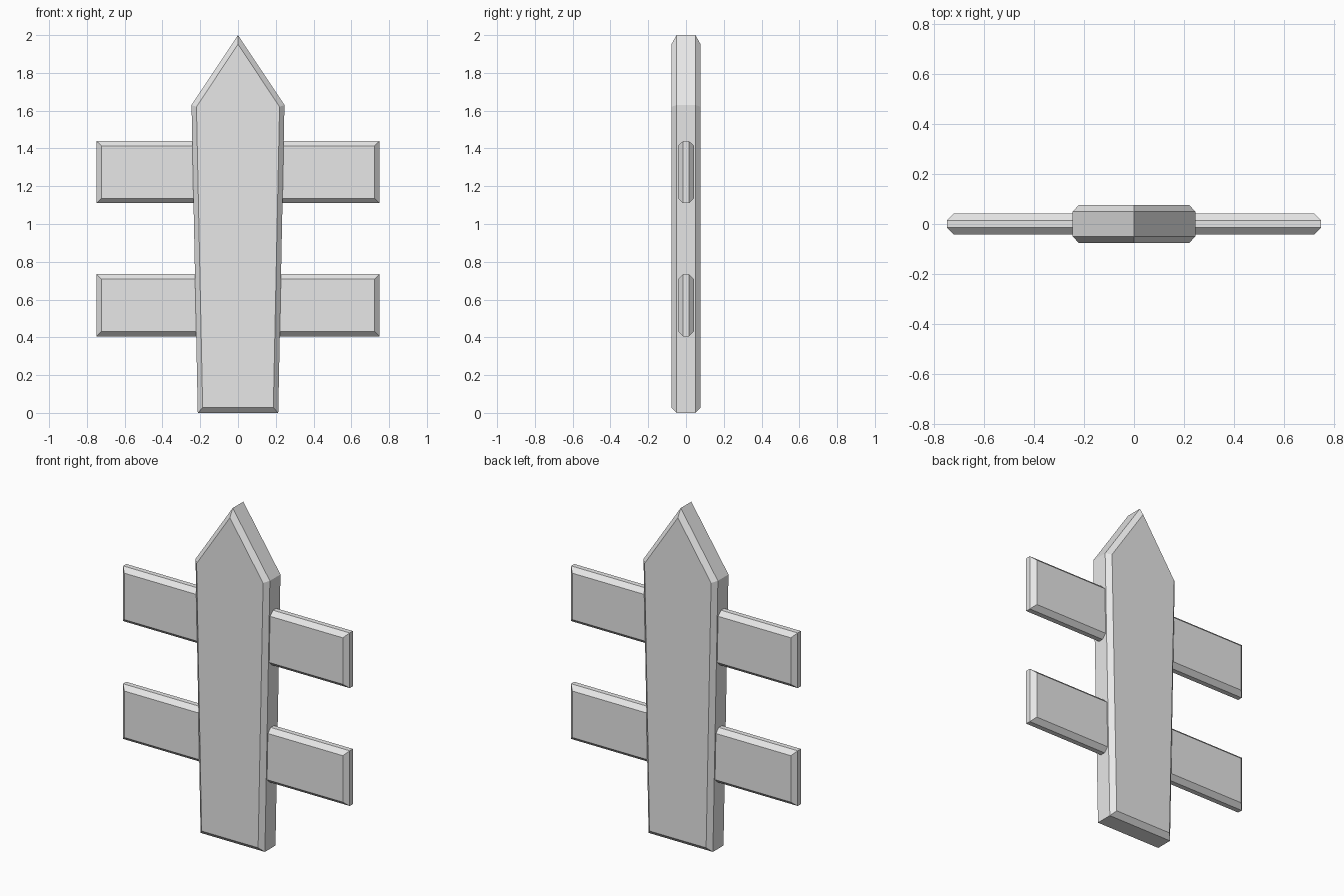
import bpy
import bmesh

cube = bpy.data.objects.get("Cube")
if cube:
    bpy.data.objects.remove(cube, do_unlink=True)

grey = bpy.data.materials.new("plain_grey")
grey.use_nodes = True
grey.diffuse_color = (0.8, 0.8, 0.8, 1)
grey.node_tree.nodes["Principled BSDF"].inputs["Base Color"].default_value = (0.8, 0.8, 0.8, 1)


def chamfered_board(name, outer, inner, edge_y, face_y):
    """Loft a board: inner outline on both faces, outer outline around the edge."""
    bm = bmesh.new()
    layers = [(inner, -face_y), (outer, -edge_y), (outer, edge_y), (inner, face_y)]
    rings = [[bm.verts.new((x, y, z)) for x, z in pts] for pts, y in layers]
    n = len(outer)
    for a, b in zip(rings, rings[1:]):
        for i in range(n):
            j = (i + 1) % n
            bm.faces.new((a[i], a[j], b[j], b[i]))
    bm.faces.new(rings[0])
    bm.faces.new(rings[-1][::-1])
    bmesh.ops.recalc_face_normals(bm, faces=bm.faces)
    mesh = bpy.data.meshes.new(name)
    bm.to_mesh(mesh)
    bm.free()
    mesh.materials.append(grey)
    obj = bpy.data.objects.new(name, mesh)
    bpy.context.collection.objects.link(obj)
    return obj


def picket(foot, shoulder, bottom, shoulder_z, tip):
    return [(-foot, bottom), (foot, bottom), (shoulder, shoulder_z),
            (0, tip), (-shoulder, shoulder_z)]


def rectangle(half, low, high):
    return [(-half, low), (half, low), (half, high), (-half, high)]


# Pointed upright, widening towards the shoulders
chamfered_board("pointed_post",
                picket(0.213, 0.246, 0, 1.63, 2),
                picket(0.187, 0.22, 0.028, 1.62, 1.952),
                0.05, 0.077)

# Two cross rails running through the post
for name, low in (("lower_rail", 0.405), ("upper_rail", 1.11)):
    high = low + 0.33
    chamfered_board(name,
                    rectangle(0.75, low, high),
                    rectangle(0.723, low + 0.026, high - 0.026),
                    0.015, 0.042)
